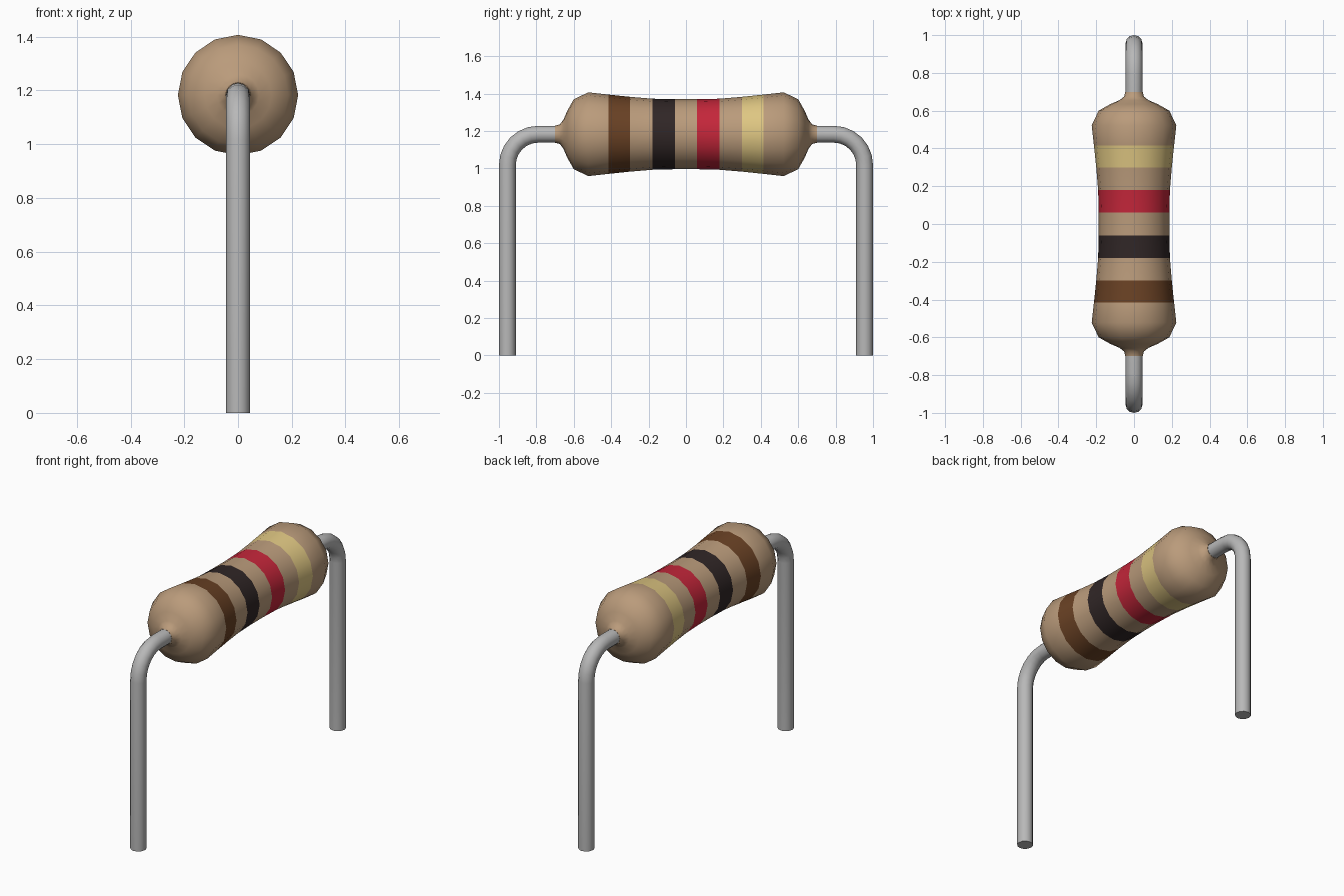
import bpy, bmesh, math
from mathutils import Vector

if "Cube" in bpy.data.objects:
    bpy.data.objects.remove(bpy.data.objects["Cube"])

AXIS_Z = 1.183      # height of the body axis
WIRE_R = 0.045
BEND_R = 0.165
LEG_Y = 0.955


def srgb(r, g, b):
    lin = lambda c: c / 12.92 if c <= 0.04045 else ((c + 0.055) / 1.055) ** 2.4
    return tuple(lin(v / 255) for v in (r, g, b)) + (1.0,)


def material(name, rgb):
    m = bpy.data.materials.new(name)
    m.diffuse_color = srgb(*rgb)
    m.use_nodes = True
    m.node_tree.nodes["Principled BSDF"].inputs["Base Color"].default_value = m.diffuse_color
    return m


tan = material("tan coating", (186, 155, 123))
brown = material("brown band", (105, 65, 36))
black = material("black band", (48, 38, 38))
red = material("red band", (196, 38, 58))
gold = material("gold band", (222, 198, 130))
metal = material("grey wire", (184, 184, 184))


def skin_rings(name, rings, mats):
    """Skin a list of equal-length point rings and cap both ends."""
    bm = bmesh.new()
    loops = [[bm.verts.new(p) for p in ring] for ring in rings]
    n = len(loops[0])
    for a, b in zip(loops, loops[1:]):
        for i in range(n):
            j = (i + 1) % n
            bm.faces.new((a[i], a[j], b[j], b[i]))
    bm.faces.new(loops[0])
    bm.faces.new(loops[-1])
    bmesh.ops.recalc_face_normals(bm, faces=bm.faces)
    me = bpy.data.meshes.new(name)
    bm.to_mesh(me)
    bm.free()
    ob = bpy.data.objects.new(name, me)
    bpy.context.collection.objects.link(ob)
    for m in mats:
        me.materials.append(m)
    return ob


def ring(center, tangent, radius, sides):
    """Circle of points across a path lying in the YZ plane."""
    u = Vector((1, 0, 0))
    v = tangent.cross(u)
    return [center + radius * (math.sin(t) * u + math.cos(t) * v)
            for t in (2 * math.pi * i / sides for i in range(sides))]


def smooth(ob, degrees):
    bpy.ops.object.select_all(action='DESELECT')
    ob.select_set(True)
    bpy.context.view_layer.objects.active = ob
    bpy.ops.object.shade_smooth_by_angle(angle=math.radians(degrees))


# Body: half profile (y, radius), mirrored, with rings at the band edges
half = [(0.06, 0.187), (0.18, 0.190), (0.30, 0.200), (0.415, 0.212),
        (0.522, 0.224), (0.60, 0.187), (0.635, 0.125), (0.655, 0.078),
        (0.675, 0.052), (0.70, 0.046)]
profile = [(-y, r) for y, r in reversed(half)] + half
body = skin_rings("resistor_body",
                  [ring(Vector((0, y, AXIS_Z)), Vector((0, 1, 0)), r, 16)
                   for y, r in profile],
                  [tan, brown, black, red, gold])

# Colour bands: faces picked by their position along the body
bands = {1: (-0.415, -0.30), 2: (-0.18, -0.06), 3: (0.06, 0.18), 4: (0.30, 0.415)}
for f in body.data.polygons:
    for index, (lo, hi) in bands.items():
        if lo < f.center.y < hi:
            f.material_index = index
smooth(body, 75)

# Bent wire leads, one each side
STEPS = 6
for name, s in (("front_lead", -1), ("back_lead", 1)):
    path = [((0.66, AXIS_Z), 0.0)]
    for k in range(STEPS + 1):
        a = math.pi / 2 * k / STEPS
        path.append(((LEG_Y - BEND_R + BEND_R * math.sin(a),
                      AXIS_Z - BEND_R + BEND_R * math.cos(a)), a))
    path.append(((LEG_Y, 0.0), math.pi / 2))
    rings = [ring(Vector((0, s * y, z)), Vector((0, s * math.cos(a), -math.sin(a))),
                  WIRE_R, 12) for (y, z), a in path]
    smooth(skin_rings(name, rings, [metal]), 50)
